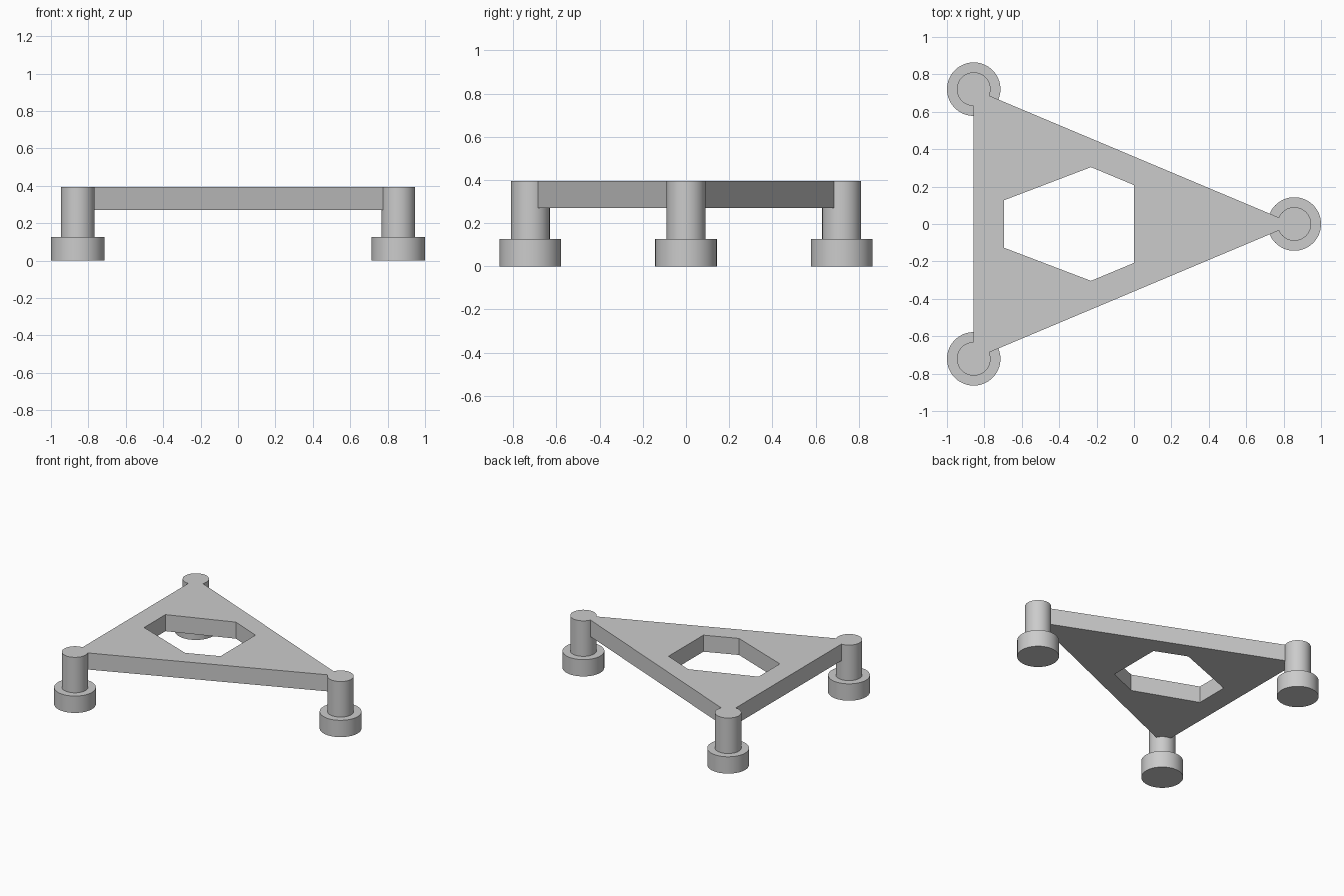
import bpy, bmesh, math
from mathutils import Vector

if "Cube" in bpy.data.objects:
    bpy.data.objects.remove(bpy.data.objects["Cube"])

POST_R, FOOT_R = 0.09, 0.143
PLATE_BOTTOM, TOP, FOOT_TOP = 0.27, 0.395, 0.127
CORNERS = [Vector(p) for p in ((0.857, 0), (-0.857, 0.721), (-0.857, -0.721))]


def leg(name, center):
    """Stepped round leg: wide foot with a narrower post, turned from a profile."""
    profile = [(0, 0), (FOOT_R, 0), (FOOT_R, FOOT_TOP),
               (POST_R, FOOT_TOP), (POST_R, TOP), (0, TOP)]
    bm = bmesh.new()
    verts = [bm.verts.new((r, 0, z)) for r, z in profile]
    edges = [bm.edges.new(pair) for pair in zip(verts, verts[1:])]
    bmesh.ops.spin(bm, geom=verts + edges, cent=(0, 0, 0), axis=(0, 0, 1),
                   angle=math.tau, steps=64, use_merge=True)
    bmesh.ops.remove_doubles(bm, verts=bm.verts, dist=1e-5)
    bmesh.ops.recalc_face_normals(bm, faces=bm.faces)
    mesh = bpy.data.meshes.new(name)
    bm.to_mesh(mesh)
    bm.free()
    obj = bpy.data.objects.new(name, mesh)
    obj.location = (center.x, center.y, 0)
    bpy.context.collection.objects.link(obj)
    activate(obj)
    bpy.ops.object.shade_smooth_by_angle(angle=math.radians(30))


def activate(obj):
    bpy.ops.object.select_all(action='DESELECT')
    obj.select_set(True)
    bpy.context.view_layer.objects.active = obj


def corner_arc(i):
    """Plate corner trimmed to fit just inside the post's round wall."""
    c = CORNERS[i]
    to_prev, to_next = CORNERS[i - 1] - c, CORNERS[(i + 1) % 3] - c
    start = math.atan2(to_prev.y, to_prev.x)
    sweep = math.atan2(to_next.y, to_next.x) - start
    sweep = (sweep + math.pi) % math.tau - math.pi
    r = POST_R - 0.002
    return [(c.x + r * math.cos(start + sweep * k / 6),
             c.y + r * math.sin(start + sweep * k / 6)) for k in range(7)]


# Three legs
for name, corner in zip(("right_leg", "back_left_leg", "front_left_leg"), CORNERS):
    leg(name, corner)

# Triangular plate with a six-sided opening
outline = [p for i in range(3) for p in corner_arc(i)]
half_hole = [(0, 0.208), (-0.23, 0.304), (-0.695, 0.127)]
hole = half_hole + [(x, -y) for x, y in reversed(half_hole)]
curve = bpy.data.curves.new("triangular_plate", 'CURVE')
curve.dimensions = '2D'
curve.fill_mode = 'BOTH'
curve.extrude = (TOP - PLATE_BOTTOM) / 2
for points in (outline, hole):
    spline = curve.splines.new('POLY')
    spline.points.add(len(points) - 1)
    for point, (x, y) in zip(spline.points, points):
        point.co = (x, y, 0, 1)
    spline.use_cyclic_u = True
plate = bpy.data.objects.new("triangular_plate", curve)
plate.location.z = (TOP + PLATE_BOTTOM) / 2
bpy.context.collection.objects.link(plate)
activate(plate)
bpy.ops.object.convert(target='MESH')

# Weld the plate's caps to its walls and keep it flat shaded
plate = bpy.context.object
bm = bmesh.new()
bm.from_mesh(plate.data)
bmesh.ops.remove_doubles(bm, verts=bm.verts, dist=1e-5)
bmesh.ops.recalc_face_normals(bm, faces=bm.faces)
for face in bm.faces:
    face.smooth = False
bm.to_mesh(plate.data)
bm.free()
